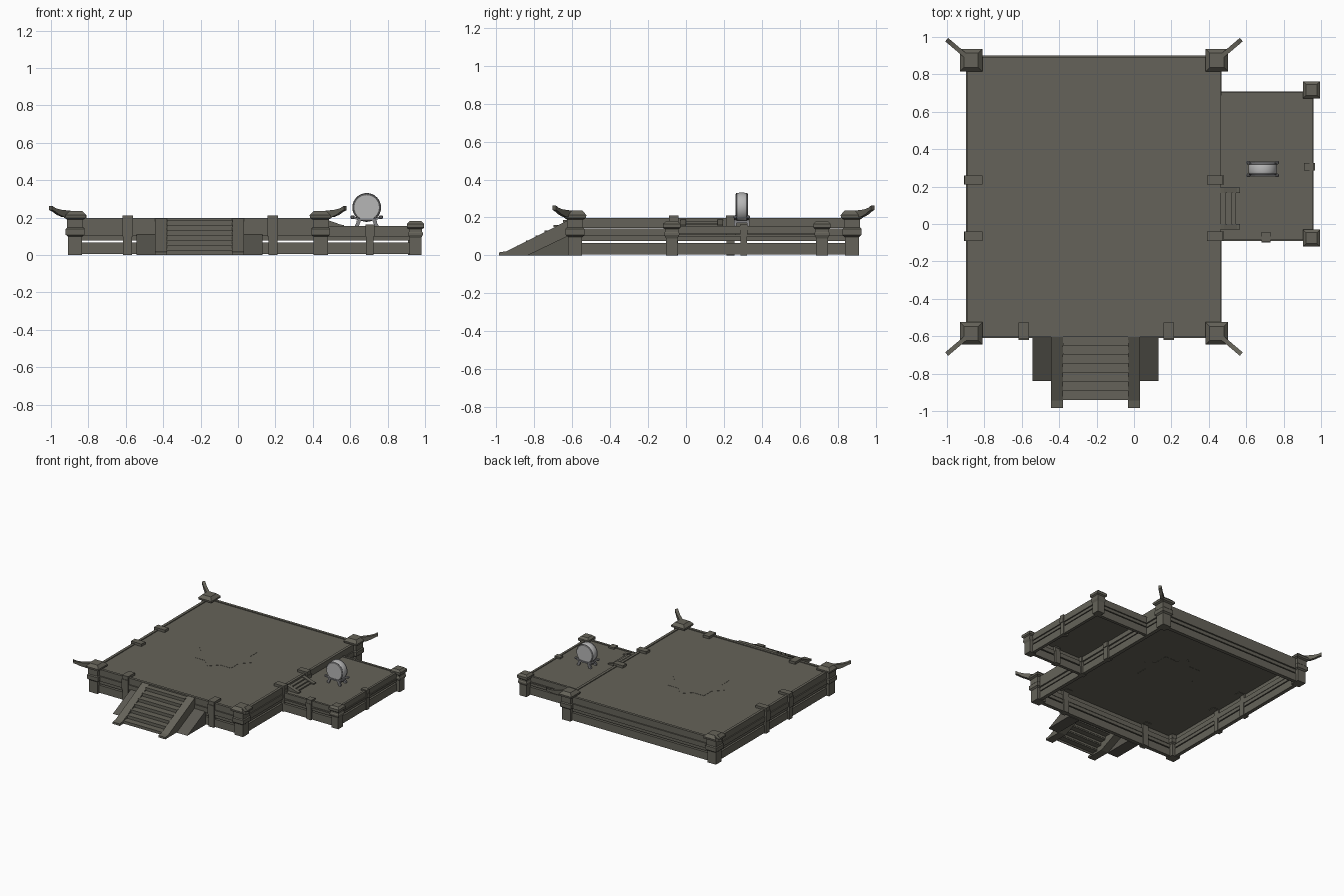
import bpy, bmesh, math
from mathutils import Vector, Matrix

if "Cube" in bpy.data.objects:
    bpy.data.objects.remove(bpy.data.objects["Cube"])


def mat(name, c):
    m = bpy.data.materials.new(name)
    m.diffuse_color = (*c, 1)
    m.use_nodes = True
    m.node_tree.nodes["Principled BSDF"].inputs["Base Color"].default_value = m.diffuse_color
    return m


STONE = mat("olive_timber", (0.130, 0.124, 0.100))
DARK = mat("shaded_timber", (0.105, 0.100, 0.083))
SKIN = mat("pale_drum_skin", (0.47, 0.47, 0.47))
METAL = mat("grey_metal", (0.23, 0.23, 0.24))


def finish(name, bm, m):
    bmesh.ops.recalc_face_normals(bm, faces=bm.faces)
    me = bpy.data.meshes.new(name)
    bm.to_mesh(me)
    bm.free()
    me.materials.append(m)
    ob = bpy.data.objects.new(name, me)
    bpy.context.collection.objects.link(ob)
    return ob


def boxes(name, lst, m=STONE):
    """Several boxes (x0,x1,y0,y1,z0,z1) as one object."""
    bm = bmesh.new()
    for x0, x1, y0, y1, z0, z1 in lst:
        M = Matrix.Translation(((x0 + x1) / 2, (y0 + y1) / 2, (z0 + z1) / 2)) @ \
            Matrix.Diagonal((x1 - x0, y1 - y0, z1 - z0, 1))
        bmesh.ops.create_cube(bm, size=1, matrix=M)
    return finish(name, bm, m)


def prism(name, pts, origin, u, v, depth, m=STONE):
    """Extrude a 2D profile lying in the plane u,v symmetrically by depth."""
    u, v, o = Vector(u).normalized(), Vector(v).normalized(), Vector(origin)
    n = u.cross(v) * depth / 2
    bm = bmesh.new()
    a = [bm.verts.new(o + u * p + v * q - n) for p, q in pts]
    b = [bm.verts.new(o + u * p + v * q + n) for p, q in pts]
    bm.faces.new(a)
    bm.faces.new(b[::-1])
    for i in range(len(a)):
        j = (i + 1) % len(a)
        bm.faces.new((a[i], b[i], b[j], a[j]))
    return finish(name, bm, m)


def square_post(name, x, y, profile):
    """Square column from (half width, z) levels."""
    bm = bmesh.new()
    rings = [[bm.verts.new((x + sx * h, y + sy * h, z))
              for sx, sy in ((-1, -1), (1, -1), (1, 1), (-1, 1))] for h, z in profile]
    bm.faces.new(rings[0])
    bm.faces.new(rings[-1])
    for a, b in zip(rings, rings[1:]):
        for i in range(4):
            j = (i + 1) % 4
            bm.faces.new((a[i], a[j], b[j], b[i]))
    return finish(name, bm, STONE)


def lathe(name, prof, centre, axis, m, n=24):
    """Revolve (radius, offset) about an axis through centre."""
    q = Vector((0, 0, 1)).rotation_difference(Vector(axis))
    bm = bmesh.new()
    rings = []
    for r, h in prof:
        rings.append([bm.verts.new(Vector(centre) + q @ Vector(
            (r * math.cos(2 * math.pi * i / n), r * math.sin(2 * math.pi * i / n), h))) for i in range(n)])
    bm.faces.new(rings[0])
    bm.faces.new(rings[-1])
    for a, b in zip(rings, rings[1:]):
        for i in range(n):
            j = (i + 1) % n
            bm.faces.new((a[i], a[j], b[j], b[i]))
    ob = finish(name, bm, m)
    ob.data.shade_smooth()
    ob.data.set_sharp_from_angle(angle=math.radians(35))
    return ob


def wall_rails(name, rect, bands, sides):
    """Stacked horizontal beams; band = (inset, thickness, z0, z1)."""
    x0, x1, y0, y1 = rect
    out = []
    for i, t, a, b in bands:
        if "W" in sides:
            out.append((x0 + i, x0 + i + t, y0 + i, y1 - i, a, b))
        if "E" in sides:
            out.append((x1 - i - t, x1 - i, y0 + i, y1 - i, a, b))
        xa = x0 + i + (t if "W" in sides else -i)
        if "S" in sides:
            out.append((xa, x1 - i - t, y0 + i, y0 + i + t, a, b))
        if "N" in sides:
            out.append((xa, x1 - i - t, y1 - i - t, y1 - i, a, b))
    boxes(name, out)


# main platform: beams, deck and star inlay
CX, CY = -0.214, 0.145
main = (-0.897, 0.469, -0.61, 0.90)
wall_rails("main_rails", main, [(0.006, 0.022, 0.145, 0.197), (0.0, 0.04, 0.103, 0.143),
                                (0.012, 0.024, 0.076, 0.103), (0.008, 0.03, 0.004, 0.066)], "WESN")
boxes("main_deck", [(-0.88, 0.452, -0.593, 0.883, 0.179, 0.191)])
star = []
for k in range(16):
    r = 0.235 if k % 2 == 0 else 0.18
    star.append((r * math.cos(k * math.pi / 8), r * math.sin(k * math.pi / 8)))
prism("star_inlay", star, (CX, CY, 0.185), (1, 0, 0), (0, 1, 0), 0.015)

# side platform
side = (0.465, 0.96, -0.09, 0.708)
wall_rails("side_rails", side, [(0.004, 0.018, 0.112, 0.156), (0.0, 0.03, 0.100, 0.111),
                                (0.01, 0.02, 0.076, 0.100), (0.006, 0.025, 0.004, 0.066)], "ESN")
boxes("side_deck", [(0.465, 0.945, -0.077, 0.695, 0.139, 0.151)])

# main corner posts with upturned horns
for sx in (-1, 1):
    for sy in (-1, 1):
        x, y = CX + sx * 0.657, CY + sy * 0.73
        square_post("corner_post", x, y, [(0.038, 0), (0.038, 0.098), (0.05, 0.108), (0.05, 0.14),
                                          (0.043, 0.147), (0.043, 0.19), (0.058, 0.198),
                                          (0.06, 0.213), (0.042, 0.232), (0.038, 0.236)])
        prism("corner_horn", [(0.04, 0.20), (0.085, 0.203), (0.12, 0.215), (0.15, 0.232), (0.171, 0.240),
                              (0.171, 0.263), (0.145, 0.250), (0.11, 0.242), (0.04, 0.236)],
              (x, y, 0), (sx * 0.13, sy * 0.11, 0), (0, 0, 1), 0.024)

# side platform corner posts
for y in (-0.075, 0.717):
    square_post("side_post", 0.949, y, [(0.031, 0), (0.031, 0.09), (0.04, 0.108), (0.04, 0.118),
                                        (0.036, 0.124), (0.036, 0.138), (0.046, 0.146),
                                        (0.046, 0.166), (0.03, 0.181)])


# clamping brackets wrapped over the rails
def bracket(x, y, dx, dy, top, reach=0.07, w=0.025):
    """Upright outside the wall, cap lapping inwards; (dx,dy) points out."""
    def ext(a0, a1, z0, z1, h):
        xs = sorted((x + dx * a0, x + dx * a1)) if dx else (x - h, x + h)
        ys = sorted((y + dy * a0, y + dy * a1)) if dy else (y - h, y + h)
        return (*xs, *ys, z0, z1)
    boxes("rail_bracket", [ext(-0.045, 0.006, 0, 0.105, w * 0.85), ext(-0.04, 0.012, 0.1, top - 0.03, w),
                           ext(-reach, 0.008, top - 0.035, top, w)])


for y in (0.235, -0.065):
    bracket(-0.897, y, -1, 0, 0.211, 0.088)
    bracket(0.469, y, 1, 0, 0.211, 0.08)
for x in (-0.59, 0.187):
    bracket(x, -0.607, 0, -1, 0.211, 0.08, 0.028)
bracket(0.955, 0.305, 1, 0, 0.164, 0.045, 0.02)
bracket(0.705, -0.087, 0, -1, 0.164, 0.045, 0.024)

# front stairs: stringers, treads and flanking ramps
for x in (-0.411, 0.001):
    prism("stair_stringer", [(-0.985, 0), (-0.985, 0.016), (-0.945, 0.022), (-0.60, 0.196),
                             (-0.60, 0.10), (-0.83, 0)], (x, 0, 0), (0, 1, 0), (0, 0, 1), 0.064)
N = 7
treads = []
for i in range(N):
    y0 = -0.94 + i * 0.0485
    z = 0.025 + i * 0.0268
    treads += [(-0.38, -0.03, y0, y0 + 0.056, z - 0.010, z),
               (-0.38, -0.03, y0 + 0.004, y0 + 0.010, max(0, z - 0.027), z - 0.010)]
boxes("stair_treads", treads)
for x in (-0.494, 0.081):
    prism("stair_wing", [(-0.84, 0), (-0.60, 0.115), (-0.60, 0)], (x, 0, 0), (0, 1, 0), (0, 0, 1), 0.098, DARK)

# short stairs between the two decks
for y in (-0.015, 0.18):
    prism("short_stringer", [(0.455, 0.145), (0.455, 0.192), (0.48, 0.186), (0.55, 0.162), (0.568, 0.160),
                             (0.568, 0.148)], (0, y, 0), (1, 0, 0), (0, 0, 1), 0.03)
boxes("short_treads", [(0.46, 0.49, 0, 0.165, 0.172, 0.182), (0.49, 0.52, 0, 0.165, 0.162, 0.172),
                       (0.52, 0.545, 0, 0.165, 0.150, 0.162)])

# drum: barrel, hoops and skins
DX, DY, DZ = 0.688, 0.294, 0.254
lathe("drum_barrel", [(0.068, -0.034), (0.073, -0.028), (0.077, -0.012), (0.077, 0.012),
                      (0.073, 0.028), (0.068, 0.034)], (DX, DY, DZ), (0, 1, 0), SKIN, 32)
for s in (-1, 1):
    lathe("drum_hoop", [(0.074, -0.003), (0.0765, 0), (0.074, 0.003)], (DX, DY + s * 0.028, DZ), (0, 1, 0), METAL, 32)

# drum stand: cradle bars with knobs, splayed legs and feet
for sy in (-1, 1):
    y = DY + sy * 0.034
    prism("stand_cradle", [(-0.07, 0.194), (-0.04, 0.184), (0.04, 0.184), (0.07, 0.194), (0.07, 0.207),
                           (0.04, 0.195), (-0.04, 0.195), (-0.07, 0.207)],
          (DX, y, 0), (1, 0, 0), (0, 0, 1), 0.012, METAL)
    for sx in (-1, 1):
        lathe("stand_knob", [(0.005, -0.01), (0.010, -0.006), (0.010, 0.006), (0.005, 0.01)],
              (DX + sx * 0.076, y, 0.202), (1, 0, 0), METAL, 10)
        prism("stand_leg", [(sx * 0.028, 0.19), (sx * 0.044, 0.19), (sx * 0.062, 0.160), (sx * 0.062, 0.150),
                            (sx * 0.044, 0.150)], (DX, y, 0), (1, 0, 0), (0, 0, 1), 0.014, METAL)
for sx in (-1, 1):
    boxes("stand_crossbar", [(DX + sx * 0.048 - 0.006, DX + sx * 0.048 + 0.006, DY - 0.04, DY + 0.04, 0.172, 0.184)], METAL)
